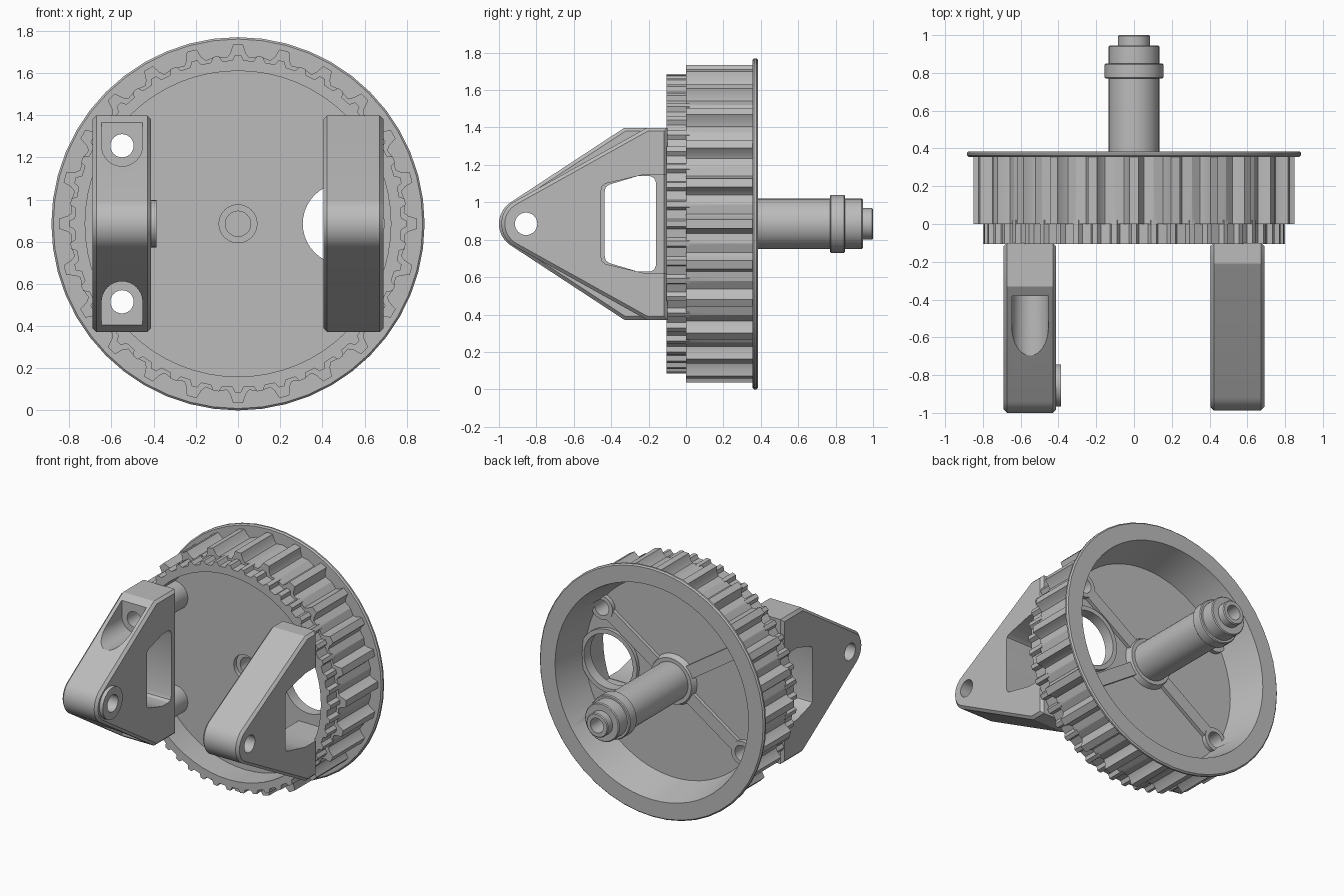
import bpy, bmesh, math
from math import radians, sin, cos, pi

old = bpy.data.objects.get("Cube")
if old:
    bpy.data.objects.remove(old, do_unlink=True)

ZC = 0.885  # height of the wheel axis
grey = bpy.data.materials.new("plain grey")
grey.use_nodes = True
colour = (0.5, 0.5, 0.5, 1)
grey.diffuse_color = colour
grey.node_tree.nodes["Principled BSDF"].inputs["Base Color"].default_value = colour


def arc(u, v, r, a0=0, a1=360, n=32):
    full = a1 - a0 == 360
    steps = n if full else n + 1
    return [(u + r * cos(radians(a0 + (a1 - a0) * i / n)),
             v + r * sin(radians(a0 + (a1 - a0) * i / n))) for i in range(steps)]


def prism(name, pts, a, b, axis="y", taper=1.0, chamfer=0):
    """Extrude a flat outline along y (x, z outline) or x (y, z outline)."""
    bm = bmesh.new()

    def place(p, t):
        return (p[0], t, p[1] + ZC) if axis == "y" else (t, p[0], p[1] + ZC)
    lo = [bm.verts.new(place(p, a)) for p in pts]
    hi = [bm.verts.new(place((p[0] * taper, p[1] * taper), b)) for p in pts]
    caps = [bm.faces.new(lo), bm.faces.new(hi)]
    for i in range(len(pts)):
        j = (i + 1) % len(pts)
        bm.faces.new((lo[i], lo[j], hi[j], hi[i]))
    bmesh.ops.recalc_face_normals(bm, faces=bm.faces)
    if chamfer:
        edges = list({e for f in caps for e in f.edges})
        bmesh.ops.bevel(bm, geom=edges, offset=chamfer, segments=1,
                        profile=0.5, affect="EDGES")
    mesh = bpy.data.meshes.new(name)
    bm.to_mesh(mesh)
    bm.free()
    mesh.materials.append(grey)
    ob = bpy.data.objects.new(name, mesh)
    bpy.context.collection.objects.link(ob)
    return ob


def rod(x, z, r, a, b, n=32, **kw):
    return prism("rod", arc(x, z, r, n=n), a, b, **kw)


def combine(ob, other, op):
    mod = ob.modifiers.new("bool", "BOOLEAN")
    mod.operation, mod.object, mod.solver = op, other, "EXACT"
    bpy.context.view_layer.objects.active = ob
    bpy.ops.object.modifier_apply(modifier=mod.name)
    bpy.data.objects.remove(other, do_unlink=True)


def add(ob, other):
    combine(ob, other, "UNION")


def cut(ob, other):
    combine(ob, other, "DIFFERENCE")


def finish(ob):
    bpy.ops.object.select_all(action="DESELECT")
    ob.select_set(True)
    bpy.context.view_layer.objects.active = ob
    bpy.ops.object.shade_smooth_by_angle(angle=radians(25))


def toothed(count, shape):
    """Repeat (angle, radius) points around the axis."""
    return [(r * sin(radians(a + 360 * k / count)), r * cos(radians(a + 360 * k / count)))
            for k in range(count) for a, r in shape]


# Toothed wheel: main teeth, fine front ring, rear flange
wheel = prism("toothed_wheel", toothed(24, [
    (-3.8, 0.79), (-2.6, 0.81), (-1.6, 0.85), (1.6, 0.85), (2.6, 0.81), (3.8, 0.79), (7.5, 0.8)]), 0, 0.365)
add(wheel, prism("front_ring", toothed(48, [
    (-2, 0.775), (-1, 0.8), (1, 0.8), (2, 0.775)]), -0.105, 0.02))
add(wheel, rod(0, 0, 0.885, 0.355, 0.385, n=48, chamfer=0.009))

# Recesses leave a thin web in the middle
WEB_F, WEB_B = 0.08, 0.13
cut(wheel, rod(0, 0, 0.725, -0.3, WEB_F, n=64))
cut(wheel, rod(0, 0, 0.70, WEB_B, 0.40, n=64, taper=1.09))

# Hub, stepped shaft and collar
add(wheel, rod(0, 0, 0.19, 0.1, 0.17, taper=0.85))
for r, a, b in [(0.135, 0.1, 0.945), (0.155, 0.77, 0.85), (0.085, 0.9, 1.0)]:
    add(wheel, rod(0, 0, r, a, b, chamfer=0.006))

# Ribs and screw bosses on the rear of the web
screws = [(sx * 0.55, sz * 0.37) for sx in (-1, 1) for sz in (-1, 1)]
for x, z in screws:
    length = math.hypot(x, z)
    nx, nz = -z / length * 0.045, x / length * 0.045
    add(wheel, prism("rib", [(nx, nz), (-nx, -nz), (x - nx, z - nz), (x + nx, z + nz)],
                     0.11, 0.155))
    add(wheel, rod(x, z, 0.085, 0.1, 0.16))
add(wheel, rod(0.5, 0, 0.225, 0.1, 0.157, n=40))

# Feet joining the fixed bracket to the web
for s in (-1, 1):
    add(wheel, prism("foot", [(0.42, s * 0.265), (0.68, s * 0.265),
                              (0.68, s * 0.385), (0.42, s * 0.385)], -0.105, 0.1))

# Holes in the wheel
cut(wheel, rod(0.5, 0, 0.193, -0.2, 0.3, n=40))
for x, z in screws:
    cut(wheel, rod(x, z, 0.055, -0.2 if x < 0 else 0.0, 0.3))
cut(wheel, rod(0, 0, 0.09, -0.2, 0.11))
cut(wheel, rod(0, 0, 0.06, -0.2, 0.3))
cut(wheel, rod(0, 0, 0.052, 0.8, 1.2))
finish(wheel)


def bracket(name, x0, x1, shoulder, normal, tip, window):
    """Triangular arm with a rounded nose, window and pivot bore."""
    outline = ([(-0.1, 0.513), (shoulder, 0.513)]
               + arc(tip, 0, 0.137, normal, 360 - normal, 14)
               + [(shoulder, -0.513), (-0.1, -0.513)])
    ob = prism(name, outline, x0, x1, axis="x", chamfer=0.018)
    pts = window + [(y, -z) for y, z in reversed(window)]
    cut(ob, prism("window", pts, x0 - 0.1, x1 + 0.1, axis="x"))
    return ob


# Bolted bracket with closed window, pivot boss and screw pockets
bolted = bracket("bolted_bracket", -0.69, -0.412, -0.33, 124, -0.863,
                 [(-0.435, 0.17), (-0.43, 0.195), (-0.41, 0.21), (-0.26, 0.255),
                  (-0.19, 0.255), (-0.17, 0.245), (-0.16, 0.22)])
add(bolted, rod(-0.855, 0, 0.112, -0.5, -0.386, axis="x"))
for s in (-1, 1):
    add(bolted, rod(-0.55, s * 0.37, 0.1, -0.13, WEB_F + 0.01))
    a0 = 180 if s > 0 else 0
    pocket = arc(-0.55, s * 0.37, 0.097, a0, a0 + 180, 16)
    pocket += [(-0.55 + s * 0.097, s * 0.483), (-0.55 - s * 0.097, s * 0.483)]
    cut(bolted, prism("pocket", pocket, -1.1, -0.38))
    cut(bolted, rod(-0.55, s * 0.37, 0.055, -0.6, 0.3))
cut(bolted, rod(-0.855, 0, 0.06, -0.9, -0.2, axis="x"))
finish(bolted)

# Fixed bracket with its window open towards the wheel
fixed = bracket("fixed_bracket", 0.405, 0.69, -0.21, 120, -0.85,
                [(-0.455, 0.17), (-0.45, 0.2), (-0.43, 0.215), (-0.23, 0.262), (0.1, 0.262)])
cut(fixed, rod(-0.855, 0, 0.06, 0.2, 0.9, axis="x"))
finish(fixed)
